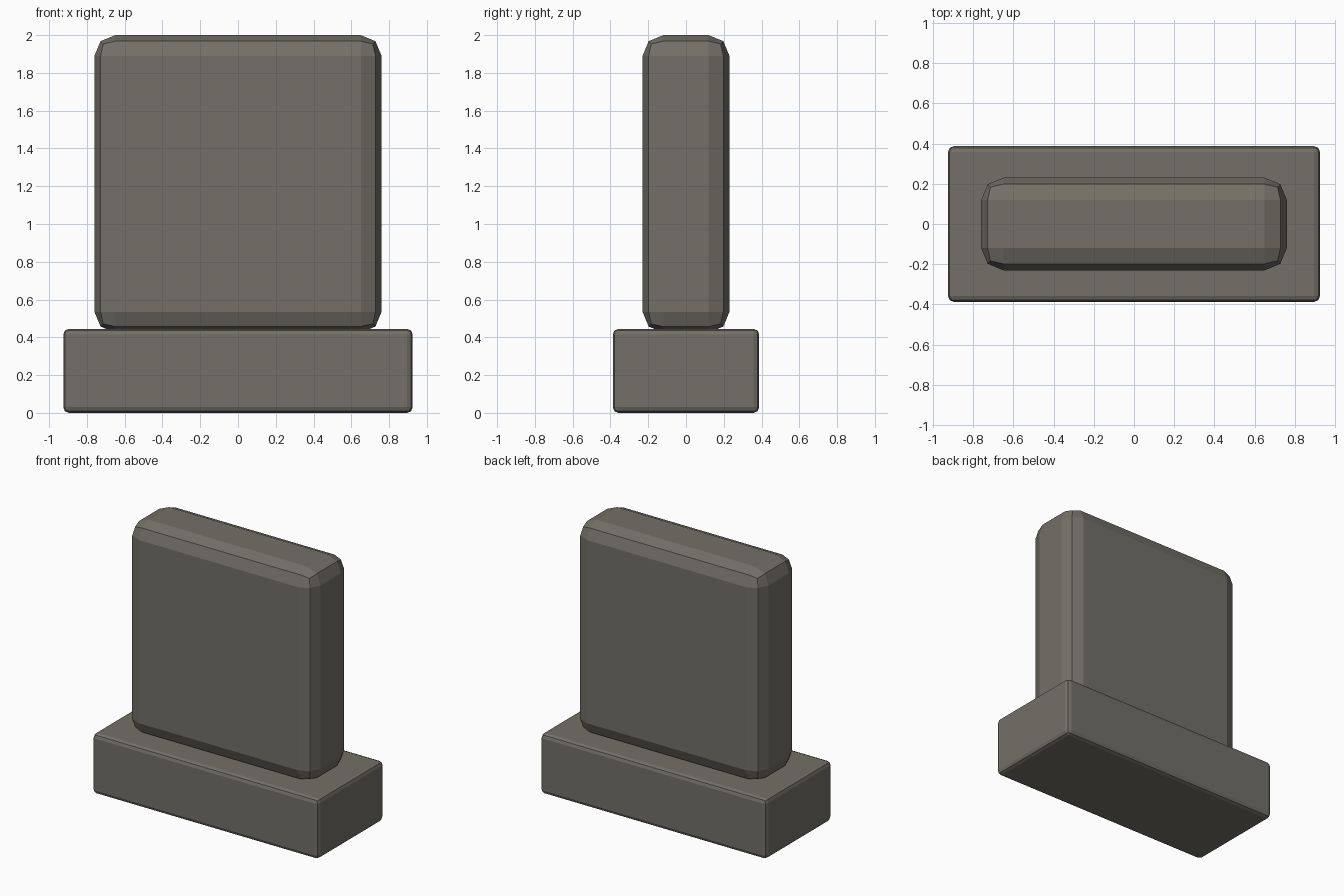
import bpy
import bmesh

if "Cube" in bpy.data.objects:
    bpy.data.objects.remove(bpy.data.objects["Cube"])

stone = bpy.data.materials.new("weathered_grey_stone")
stone.diffuse_color = (0.17, 0.16, 0.135, 1.0)
stone.use_nodes = True
stone.node_tree.nodes["Principled BSDF"].inputs["Base Color"].default_value = stone.diffuse_color


def bevelled_block(name, size, z_min, bevel):
    """Flat-shaded box standing on z_min with two-segment rounded edges."""
    bm = bmesh.new()
    bmesh.ops.create_cube(bm, size=1.0)
    for v in bm.verts:
        v.co.x *= size[0]
        v.co.y *= size[1]
        v.co.z = (v.co.z + 0.5) * size[2] + z_min
    bmesh.ops.bevel(bm, geom=bm.edges[:], offset=bevel, offset_type='OFFSET',
                    segments=2, profile=0.5, affect='EDGES', clamp_overlap=True)
    bmesh.ops.recalc_face_normals(bm, faces=bm.faces[:])
    mesh = bpy.data.meshes.new(name)
    bm.to_mesh(mesh)
    bm.free()
    mesh.materials.append(stone)
    obj = bpy.data.objects.new(name, mesh)
    bpy.context.collection.objects.link(obj)
    return obj


# Low plinth with slightly softened edges
bevelled_block("base_plinth", (1.85, 0.775, 0.445), 0.0, 0.03)

# Upright slab, its rounded foot sunk slightly into the plinth
bevelled_block("upright_slab", (1.52, 0.46, 1.575), 0.425, 0.11)
